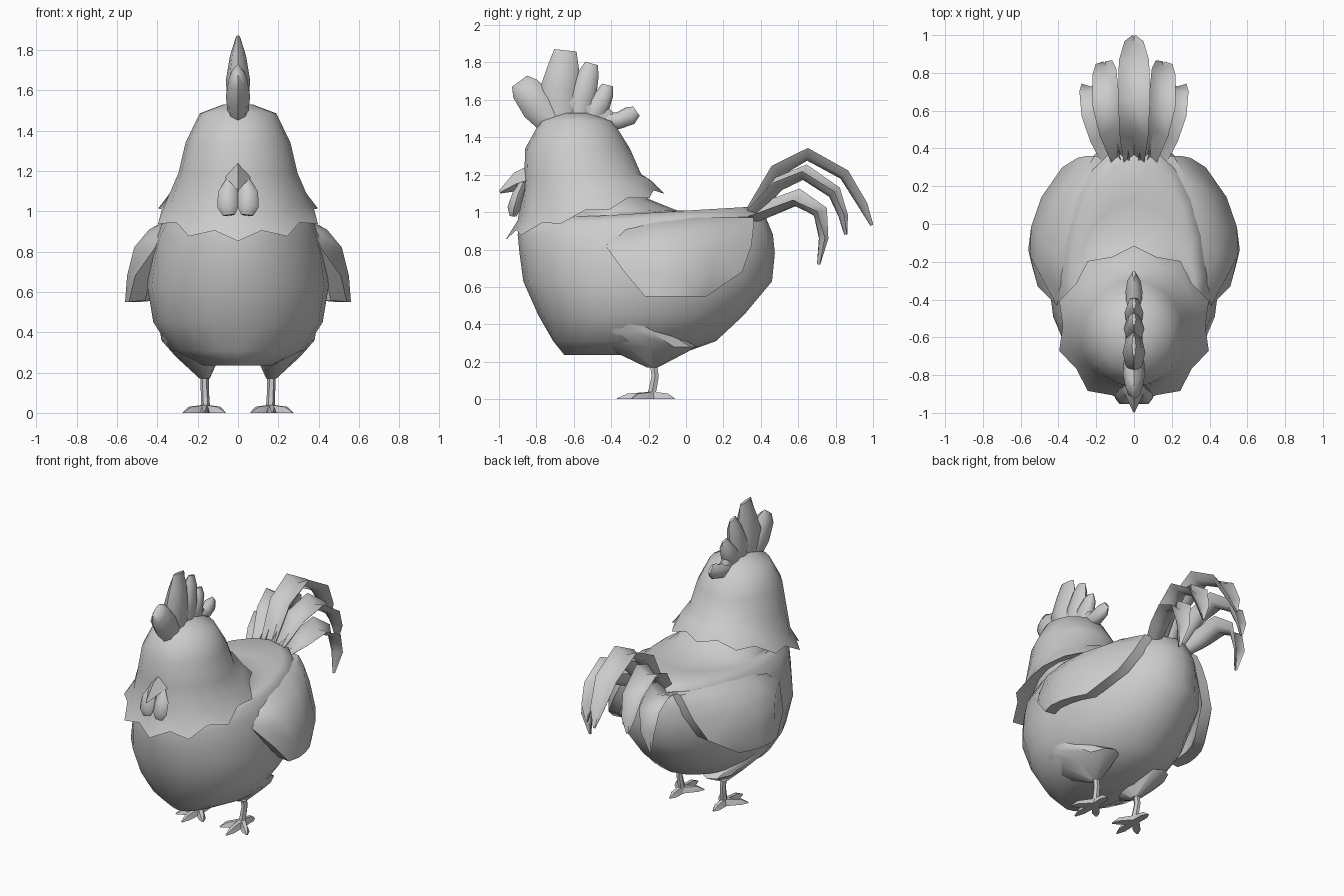
import bpy, bmesh
from math import sin, cos, pi, radians
from mathutils import Vector


def finish(name, bm, mirror=False, angle=40):
    bmesh.ops.recalc_face_normals(bm, faces=bm.faces)
    me = bpy.data.meshes.new(name)
    bm.to_mesh(me)
    bm.free()
    ob = bpy.data.objects.new(name, me)
    bpy.context.collection.objects.link(ob)
    bpy.ops.object.select_all(action='DESELECT')
    ob.select_set(True)
    bpy.context.view_layer.objects.active = ob
    bpy.ops.object.shade_smooth_by_angle(angle=radians(angle))
    if mirror:
        ob.modifiers.new("Mirror", 'MIRROR')
    return ob


def loft(name, rings, mirror=False, angle=40, bm=None):
    """Skin closed rings of points and cap both ends."""
    own = bm is None
    bm = bm or bmesh.new()
    vs = [[bm.verts.new(p) for p in r] for r in rings]
    n = len(vs[0])
    for a, b in zip(vs, vs[1:]):
        for i in range(n):
            j = (i + 1) % n
            bm.faces.new((a[i], a[j], b[j], b[i]))
    bm.faces.new(vs[0])
    bm.faces.new(vs[-1])
    if own:
        return finish(name, bm, mirror, angle)


def egg(z, yf, yb, yc, hw, tilt=0, n=20):
    """Horizontal ring with separate front and back radii."""
    pts = []
    for i in range(n):
        t = 2 * pi * i / n
        c, s = cos(t), sin(t)
        y = yc + (yf - yc) * c if c > 0 else yc - (yb - yc) * c
        pts.append((hw * s, y, z + tilt * (y - yc)))
    return pts


def spindle(name, path, n=6, mirror=False, section=None, bm=None, side=(1, 0, 0), angle=40):
    """Sweep a section along (x, y, z, half width, half depth) points."""
    P = [Vector(p[:3]) for p in path]
    side = Vector(side)
    sec = section or [(cos(2 * pi * k / n), sin(2 * pi * k / n)) for k in range(n)]
    rings = []
    for i, p in enumerate(path):
        d = (P[min(i + 1, len(P) - 1)] - P[max(i - 1, 0)]).normalized()
        up = d.cross(side).normalized()
        w = up.cross(d)
        rings.append([P[i] + w * (a * p[3]) + up * (-b * p[4]) for a, b in sec])
    return loft(name, rings, mirror, angle, bm)


# Body: horizontal rings (z, front y, back y, centre y, half width, tilt)
loft("body", [egg(*r) for r in (
    (0.235, -0.65, -0.05, -0.35, 0.17), (0.31, -0.71, 0.16, -0.35, 0.33),
    (0.45, -0.79, 0.31, -0.33, 0.42), (0.63, -0.87, 0.46, -0.32, 0.45),
    (0.78, -0.89, 0.475, -0.3, 0.43), (0.88, -0.90, 0.465, -0.28, 0.405),
    (0.96, -0.89, 0.42, -0.28, 0.365, 0.04), (0.99, -0.86, 0.34, -0.3, 0.325, 0.06),
    (0.985, -0.86, 0.12, -0.35, 0.31, 0.04), (1.01, -0.85, -0.05, -0.45, 0.30),
    (1.07, -0.85, -0.2, -0.5, 0.29), (1.15, -0.8, -0.28, -0.5, 0.26))], angle=60)

# Thighs
loft("thighs", [[(cx + rx * cos(k * pi / 6), cy + ry * sin(k * pi / 6), z) for k in range(12)]
                for z, cx, cy, rx, ry in ((0.50, 0.35, -0.36, 0.05, 0.04),
                                          (0.36, 0.24, -0.29, 0.14, 0.2),
                                          (0.28, 0.20, -0.19, 0.11, 0.25),
                                          (0.17, 0.165, -0.18, 0.025, 0.03))], mirror=True)

# Head dome, flaring into a tilted ruff of ten points
rings = [egg(z, yf, yb, -0.58, hw, t) for z, yf, yb, hw, t in (
    (1.53, -0.66, -0.52, 0.07, 0), (1.485, -0.78, -0.39, 0.19, 0),
    (1.34, -0.86, -0.30, 0.26, 0), (1.19, -0.865, -0.24, 0.295, 0.04))]


def ruff(tip, valley, zt, zv):
    pts = []
    for i in range(20):
        t = 2 * pi * i / 20
        r, z = (valley, zv) if i % 2 else (tip, zt)
        y = -0.54 - r * cos(t)
        pts.append((r * sin(t) * 0.98, y, z + 0.29 * (y + 0.54)))
    return pts


rings += [ruff(0.36, 0.345, 1.06, 1.09), ruff(0.425, 0.385, 0.975, 1.01),
          ruff(0.33, 0.32, 1.04, 1.05)]
loft("head", rings, angle=60)

# Beak
loft("beak", [[(0, -0.84, 1.25), (0.065, -0.85, 1.17), (0, -0.84, 1.09), (-0.065, -0.85, 1.17)],
              [(0, -0.92, 1.21), (0.045, -0.91, 1.15), (0, -0.92, 1.11), (-0.045, -0.91, 1.15)],
              [(0, -1.0, 1.115), (0.005, -0.995, 1.105), (0, -0.99, 1.10), (-0.005, -0.995, 1.105)]])

# Wattles
spindle("wattles", [(0.03, -0.87, 1.16, 0.025, 0.02), (0.05, -0.90, 1.09, 0.05, 0.035),
                    (0.05, -0.92, 1.02, 0.052, 0.04), (0.045, -0.925, 0.98, 0.03, 0.02)],
        mirror=True, angle=60)

# Comb: five lobes rising from a base strip
bm = bmesh.new()
for path in (
    [(-0.79, 1.56, .03, .05), (-0.7, 1.57, .045, .1), (-0.58, 1.59, .045, .11), (-0.48, 1.53, .04, .07), (-0.4, 1.49, .03, .04)],
    [(-0.70, 1.47, .05, .08), (-0.79, 1.57, .06, .095), (-0.86, 1.66, .045, .08), (-0.89, 1.70, .012, .05)],
    [(-0.66, 1.48, .05, .09), (-0.68, 1.65, .06, .105), (-0.655, 1.77, .04, .085), (-0.645, 1.865, .01, .06)],
    [(-0.58, 1.48, .045, .07), (-0.555, 1.62, .055, .075), (-0.52, 1.74, .035, .055), (-0.505, 1.795, .01, .035)],
    [(-0.53, 1.48, .04, .07), (-0.47, 1.57, .05, .065), (-0.43, 1.64, .035, .045), (-0.42, 1.68, .01, .03)],
    [(-0.47, 1.48, .035, .05), (-0.36, 1.49, .045, .045), (-0.30, 1.515, .035, .05), (-0.265, 1.54, .01, .03)]):
    spindle("", [(0, *p) for p in path], n=8, bm=bm)
finish("comb", bm, angle=60)

# Tail: roof-shaped feathers, one in the middle and two per side
ROOF = [(-1, 0.7), (-0.6, -0.5), (0, -1), (0.6, -0.5), (1, 0.7), (0, -0.3)]


def feather(name, path, mirror=False, side=(1, 0, 0)):
    spindle(name, path, section=ROOF, mirror=mirror, side=side, angle=62)


feather("tail_feather_middle", [
    (0, 0.35, 1.01, 0.055, 0.04), (0, 0.48, 1.225, 0.075, 0.045), (0, 0.65, 1.315, 0.085, 0.04),
    (0, 0.85, 1.205, 0.08, 0.035), (0, 0.95, 1.04, 0.05, 0.03), (0, 0.995, 0.93, 0.006, 0.01)])
feather("tail_feathers_inner", [
    (0.07, 0.35, 1.0, 0.05, 0.04), (0.11, 0.49, 1.15, 0.07, 0.04), (0.14, 0.63, 1.21, 0.075, 0.04),
    (0.15, 0.79, 1.105, 0.065, 0.035), (0.155, 0.84, 0.98, 0.045, 0.025),
    (0.155, 0.855, 0.88, 0.006, 0.01)], True, (1, -0.15, -0.25))
feather("tail_feathers_outer", [
    (0.11, 0.34, 0.97, 0.055, 0.04), (0.16, 0.46, 1.02, 0.07, 0.04), (0.2, 0.59, 1.07, 0.075, 0.04),
    (0.22, 0.71, 1.0, 0.065, 0.035), (0.23, 0.735, 0.86, 0.045, 0.025),
    (0.23, 0.71, 0.72, 0.006, 0.01)], True, (1, -0.2, -0.45))

# Wings: curved plates, rows of (z, front y, back y, x values front to back)
rows = ((0.97, -0.22, 0.36, (0.30, 0.325, 0.32, 0.29, 0.21)),
        (0.91, -0.33, 0.36, (0.38, 0.44, 0.43, 0.38, 0.25)),
        (0.82, -0.43, 0.35, (0.41, 0.515, 0.51, 0.44, 0.30)),
        (0.68, -0.33, 0.30, (0.51, 0.55, 0.545, 0.49, 0.38)),
        (0.55, -0.22, 0.11, (0.54, 0.56, 0.55, 0.525, 0.48)))
bm = bmesh.new()
grids = []
for off in (0, 0.08):
    grids.append([[bm.verts.new((x - off, yf + (yb - yf) * k / 4, z + off * 0.1)) for k, x in enumerate(xs)]
                  for z, yf, yb, xs in rows])
for g in grids:
    for a, b in zip(g, g[1:]):
        for k in range(4):
            bm.faces.new((a[k], a[k + 1], b[k + 1], b[k]))
rims = [g[0] + [r[-1] for r in g[1:-1]] + g[-1][::-1] + [r[0] for r in g[-2:0:-1]] for g in grids]
for k in range(len(rims[0])):
    j = (k + 1) % len(rims[0])
    bm.faces.new((rims[0][k], rims[0][j], rims[1][j], rims[1][k]))
finish("wings", bm, mirror=True)

# Legs
spindle("legs", [(0.165, -0.18, 0.24, 0.02, 0.022), (0.165, -0.165, 0.12, 0.02, 0.022),
                 (0.16, -0.185, 0.02, 0.022, 0.025)], n=6, mirror=True)

# Feet: three front toes and one back toe, wedge-shaped
bm = bmesh.new()
for tx, ty in ((0.17, -0.37), (0.065, -0.29), (0.27, -0.29), (0.165, -0.06)):
    a, b = Vector((0.163, -0.18, 0)), Vector((tx, ty, 0))
    d = (b - a).normalized()
    s = Vector((-d.y, d.x, 0))
    up = Vector((0, 0, 1))
    loft("", [[p - s * w, p + s * w, p + s * w * 0.5 + up * h, p - s * w * 0.5 + up * h]
              for p, w, h in ((a, 0.025, 0.04), (a.lerp(b, 0.7), 0.024, 0.03), (b, 0.006, 0.004))], bm=bm)
finish("feet", bm, mirror=True)
